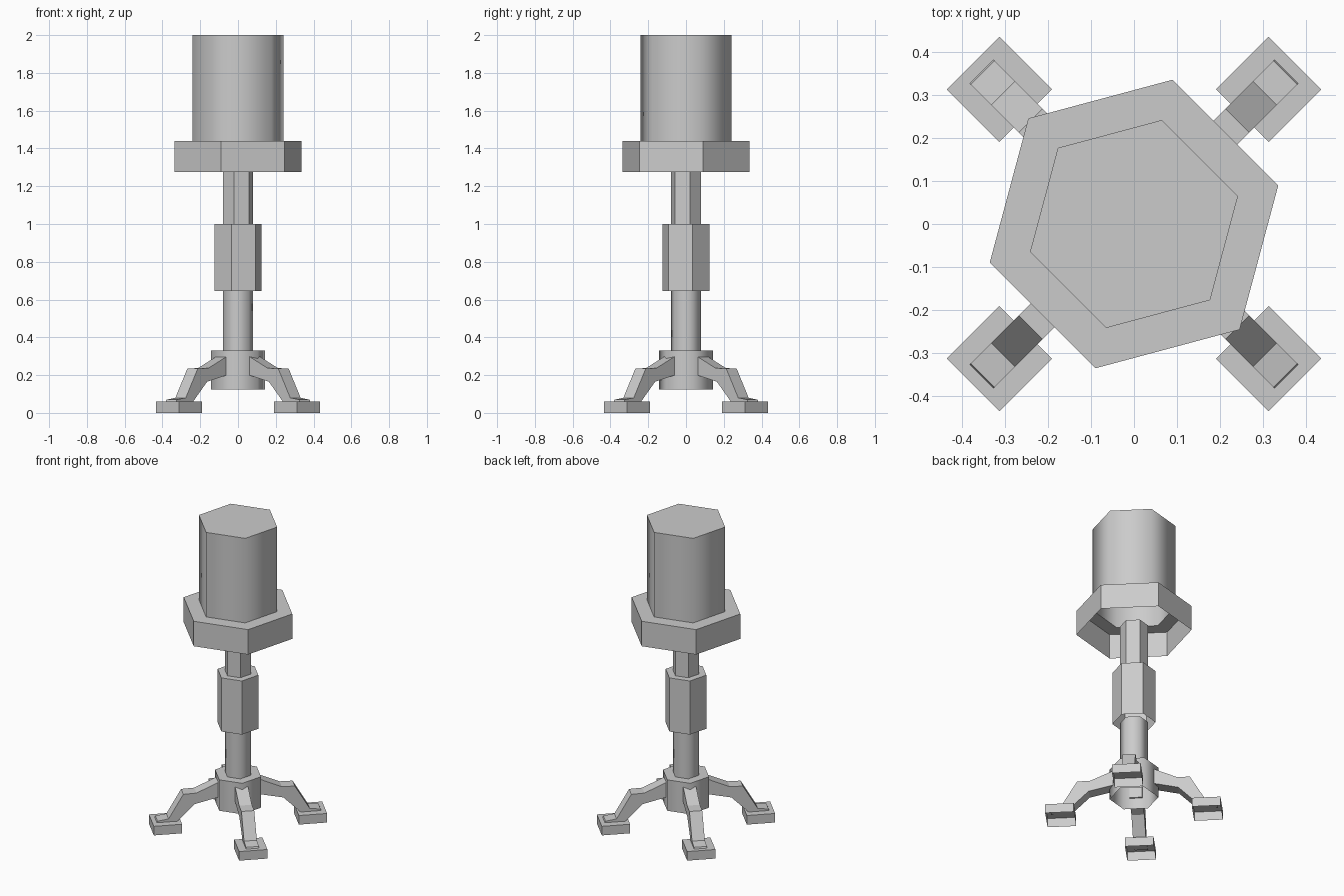
import bpy
import bmesh
from math import cos, sin, pi, radians

cube = bpy.data.objects.get("Cube")
if cube:
    bpy.data.objects.remove(cube, do_unlink=True)

grey = bpy.data.materials.new("plain_grey")
grey.use_nodes = True
COLOUR = (0.6, 0.6, 0.6, 1.0)
grey.diffuse_color = COLOUR
grey.node_tree.nodes["Principled BSDF"].inputs["Base Color"].default_value = COLOUR


def finish(name, bm, smooth=False):
    """Turn a bmesh into a named grey object."""
    mesh = bpy.data.meshes.new(name)
    bm.to_mesh(mesh)
    bm.free()
    mesh.materials.append(grey)
    if smooth:
        mesh.polygons.foreach_set("use_smooth", [True] * len(mesh.polygons))
        mesh.set_sharp_from_angle(angle=radians(65))
    obj = bpy.data.objects.new(name, mesh)
    bpy.context.collection.objects.link(obj)
    return obj


def shell(name, profile, sides=6, turn=15, cap=True, smooth=False):
    """Stack polygon rings from (radius, height) pairs; the underside stays open."""
    bm = bmesh.new()
    angles = [radians(turn) + 2 * pi * i / sides for i in range(sides)]
    rings = [[bm.verts.new((r * cos(a), r * sin(a), z)) for a in angles]
             for r, z in profile]
    for low, high in zip(rings, rings[1:]):
        for i in range(sides):
            j = (i + 1) % sides
            bm.faces.new((low[i], low[j], high[j], high[i]))
    if cap:
        bm.faces.new(rings[-1])
    return finish(name, bm, smooth)


def leg(name, angle):
    """Bent leg: a side profile (distance out, height) given a width."""
    outline = [(0.12, 0.20), (0.27, 0.165), (0.375, 0.06), (0.503, 0.055),
               (0.497, 0.07), (0.43, 0.08), (0.34, 0.235), (0.26, 0.237),
               (0.12, 0.30)]
    half = 0.039
    bm = bmesh.new()
    near, far = ([bm.verts.new((x, y, z)) for x, z in outline]
                 for y in (-half, half))
    bm.faces.new(near)
    bm.faces.new(far[::-1])
    for i in range(len(outline)):
        j = (i + 1) % len(outline)
        bm.faces.new((near[j], near[i], far[i], far[j]))
    bmesh.ops.recalc_face_normals(bm, faces=bm.faces)
    finish(name, bm).rotation_euler.z = angle


# Central column
shell("hub", [(0.147, 0.125), (0.147, 0.33)], smooth=True)
shell("lower_post", [(0.083, 0.33), (0.083, 0.65)], smooth=True)
shell("sleeve", [(0.13, 0.645), (0.13, 1.0)])
shell("upper_post", [(0.083, 1.0), (0.083, 1.32)])

# Hollow collar and the head above it
shell("collar", [(0.347, 1.275), (0.347, 1.44), (0.25, 1.44)], cap=False)
shell("head", [(0.25, 1.44), (0.25, 2.0)], smooth=True)

# Four legs with square feet
corners = ("back_left", "back_right", "front_right", "front_left")
for k, corner in enumerate(corners):
    angle = pi / 4 + k * pi / 2
    leg(corner + "_leg", angle)
    foot = shell(corner + "_foot", [(0.122, 0.0), (0.122, 0.06)], sides=4, turn=0)
    foot.location = (0.442 * cos(angle), 0.442 * sin(angle), 0)
